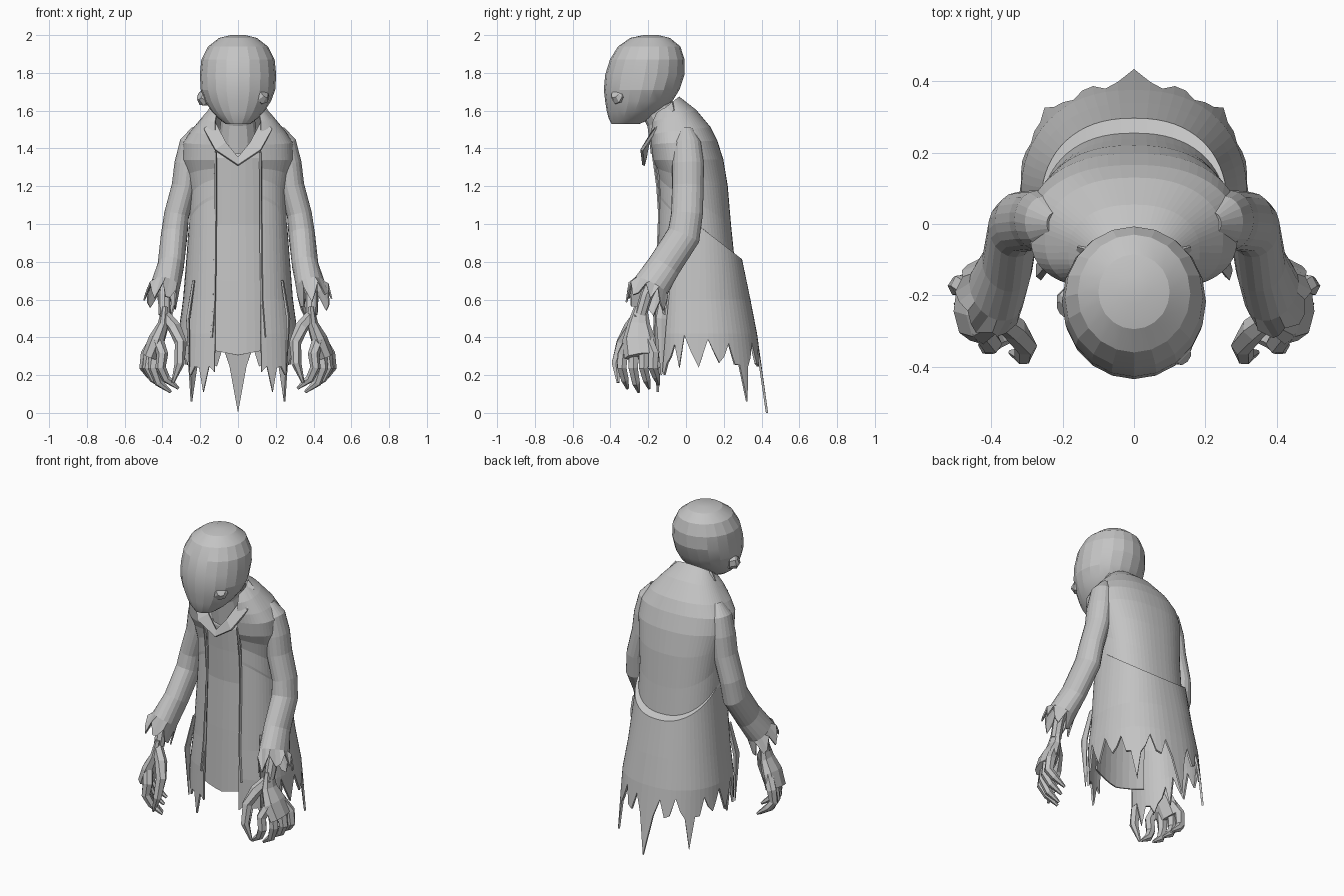
import bpy, bmesh, math, random
from mathutils import Vector

random.seed(4)
if "Cube" in bpy.data.objects:
    bpy.data.objects.remove(bpy.data.objects["Cube"], do_unlink=True)

grey = bpy.data.materials.new("plain_grey")
grey.use_nodes = True
grey.diffuse_color = (0.55, 0.55, 0.55, 1)
grey.node_tree.nodes["Principled BSDF"].inputs["Base Color"].default_value = (0.55, 0.55, 0.55, 1)


def loft(name, rings, closed=True, caps=(False, False), thick=0, smooth=None):
    """Skin a list of equally long point rings."""
    bm = bmesh.new()
    rows = [[bm.verts.new(p) for p in ring] for ring in rings]
    n = len(rows[0])
    for low, high in zip(rows, rows[1:]):
        for i in range(n if closed else n - 1):
            j = (i + 1) % n
            bm.faces.new((low[i], low[j], high[j], high[i]))
    for row, wanted in zip((rows[0], rows[-1]), caps):
        if wanted:
            bm.faces.new(row)
    bmesh.ops.recalc_face_normals(bm, faces=bm.faces)
    mesh = bpy.data.meshes.new(name)
    bm.to_mesh(mesh)
    bm.free()
    mesh.materials.append(grey)
    obj = bpy.data.objects.new(name, mesh)
    bpy.context.collection.objects.link(obj)
    if thick:
        shell = obj.modifiers.new("thickness", "SOLIDIFY")
        shell.thickness = thick
        shell.offset = 0
    if smooth:
        for o in bpy.context.selected_objects:
            o.select_set(False)
        obj.select_set(True)
        bpy.context.view_layer.objects.active = obj
        bpy.ops.object.shade_smooth_by_angle(angle=math.radians(smooth))
    return obj


def tube_rings(path, radii, sides, squash=1.0):
    pts = [Vector(p) for p in path]
    rings = []
    for i, p in enumerate(pts):
        t = (pts[min(i + 1, len(pts) - 1)] - pts[max(i - 1, 0)]).normalized()
        u = t.cross(Vector((0, 1, 0.3))).normalized()
        v = t.cross(u)
        rings.append([p + radii[i] * (u * math.cos(a) * squash + v * math.sin(a))
                      for a in (k * math.tau / sides for k in range(sides))])
    return rings


def tube(name, path, radii, sides=6, squash=1.0):
    return loft(name, tube_rings(path, radii, sides, squash), caps=(True, True))


def mirror(points, s):
    return [(s * x, y, z) for x, y, z in points]


# Head: round skull leaning forward to a blunt chin (z, half width, centre y, half depth)
HEAD = [(2.0, .04, -.185, .04), (1.985, .1, -.19, .105), (1.94, .158, -.195, .165),
        (1.87, .194, -.205, .198), (1.79, .202, -.218, .21), (1.71, .197, -.235, .2),
        (1.65, .175, -.25, .178), (1.6, .142, -.27, .15), (1.56, .105, -.295, .115),
        (1.53, .065, -.32, .075)]
loft("head", [[(w * math.sin(a), c - d * math.cos(a), z)
               for a in (k * math.tau / 20 for k in range(20))]
              for z, w, c, d in HEAD], caps=(True, True), smooth=15)

# Ears: small knobs on the sides of the head
for side, at in (("right", (-.185, -.23, 1.67)), ("left", (.13, -.365, 1.68))):
    x, y, z = at
    tube(side + "_ear", [(x * .85, y + .03, z), (x, y, z), (x * 1.09, y - .01, z + .01)],
         [.045, .045, .025], 8)

# Neck and throat skin
tube("neck", [(0, -.08, 1.4), (0, -.12, 1.55), (0, -.18, 1.66)], [.11, .09, .085], 12)

# Coat rows: z, drop at the front, half width, front y, back y
COAT = [(1.67, .12, .125, -.18, -.04), (1.6, .07, .18, -.19, .05), (1.51, .04, .245, -.19, .125),
        (1.44, .02, .285, -.185, .16), (1.34, 0, .29, -.175, .192), (1.2, -.1, .268, -.155, .215),
        (1.0, -.25, .25, -.145, .232), (.83, -.34, .252, -.145, .25), (.81, -.34, .255, -.145, .292),
        (.6, 0, .285, -.165, .335), (.42, 0, .31, -.175, .37)]
COLS = 56


def section(a, w, yf, yb):
    """Boxy at the front, rounded at the back."""
    c = math.cos(a)
    bulge = c ** .65 if c > 0 else c
    return (w * math.copysign(abs(math.sin(a)) ** .85, math.sin(a)),
            (yf + yb) / 2 - (yb - yf) / 2 * bulge)


def coat_row(z, drop, w, yf, yb, tears=None):
    edge = math.asin(min(.9, (.12 / w)) ** (1 / .85))
    row = []
    for i in range(COLS + 1):
        a = edge + (math.tau - 2 * edge) * i / COLS
        x, y = section(a, w, yf, yb)
        zz = z - drop * (1 + math.cos(a)) / 2
        if tears:
            zz = tears[i]
            grow = 1 + (.42 - zz) * .15
            x, y = x * grow, y + (.42 - zz) * .14 * max(0, -math.cos(a))
        row.append((x, y, zz))
    return row


# Tattered hem: irregular teeth, with a few long mirrored spikes
half = [(.24, .28, .35)[i % 3] + random.uniform(-.04, .03) for i in range(COLS // 2 + 1)]
for index, tip in ((2, .11), (5, .2), (10, .41), (13, .39), (20, .06), (28, 0)):
    half[index] = tip
    for near in (index - 1, index + 1):
        if near < len(half):
            half[near] = max(half[near], .24)
hem = half + half[-2::-1]
rows = [coat_row(*r) for r in COAT]
rows.append(coat_row(*COAT[-1], hem))
loft("coat", rows, closed=False, thick=.012)

# Inner robe: front panel seen between the coat edges
PANEL = [(1.5, .11, -.12), (1.35, .15, -.16), (1.2, .16, -.148), (1.0, .16, -.138),
         (.7, .17, -.152), (.34, .18, -.165)]
loft("inner_robe", [[(w * t, y + .04 * t * t, z - .035 * (1 - abs(t)) * (z < .4))
                     for t in (k / 4 - 1 for k in range(9))] for z, w, y in PANEL],
     closed=False, thick=.008)

for side, s in (("left", 1), ("right", -1)):
    # Collar flap folding down to the point of the neckline
    inner = [(.12, -.07, 1.645), (.125, -.14, 1.55), (.065, -.2, 1.43), (0, -.215, 1.35)]
    outer = [(.155, -.06, 1.6), (.18, -.16, 1.5), (.12, -.235, 1.39), (0, -.225, 1.31)]
    loft(side + "_collar", [mirror(inner, s), mirror(outer, s)], closed=False, thick=.015)

    # Coat front border
    border = [(.118, -.175, 1.38), (.12, -.15, 1.2), (.12, -.14, 1.05), (.122, -.15, .8),
              (.125, -.16, .6), (.14, -.168, .4)]
    tube(side + "_coat_border", mirror(border, s), [.008] * len(border), 5)

    # Sleeve growing out of the shoulder, with a flared, ragged cuff
    arm = [(.22, .0, 1.5), (.25, .005, 1.43), (.27, .01, 1.32), (.285, .01, 1.2),
           (.325, .005, 1.05), (.338, -.012, .94), (.356, -.115, .78), (.385, -.185, .67),
           (.405, -.205, .62)]
    sleeve = tube_rings(mirror(arm, s), [.03, .07, .08, .08, .08, .085, .085, .095, .11], 20, .78)
    axis = Vector((s * .15, -.1, -.7)).normalized()
    sleeve[-1] = [p + axis * (random.uniform(.02, .07) if i % 3 else -.03)
                  for i, p in enumerate(sleeve[-1])]
    loft(side + "_sleeve", sleeve, thick=.008)

    # Bony wrist and palm
    tube(side + "_forearm", mirror([(.375, -.15, .75), (.39, -.21, .62), (.388, -.24, .52)], s),
         [.04, .034, .032], 8)
    tube(side + "_palm", mirror([(.385, -.24, .56), (.395, -.25, .47), (.43, -.25, .39),
                                 (.465, -.24, .3)], s), [.035, .06, .088, .088], 8, .5)

    # Four clawed fingers fanned diagonally and curling inwards
    for k, (x, y) in enumerate([(.495, -.175), (.478, -.225), (.45, -.28), (.41, -.34)]):
        low = .02 * abs(k - 2)
        finger = [(.43, y * .5 - .12, .4), (x - .01, y + .005, .31), (x, y, .24),
                  (x - .03, y + .015, .16 + low), (x - .095, y + .03, .11 + low)]
        tube(f"{side}_finger_{k + 1}", mirror(finger, s), [.032, .031, .028, .023, .008], 6)

    # Long thumb on the inside of the hand
    tube(side + "_thumb", mirror([(.39, -.25, .52), (.335, -.295, .45), (.303, -.34, .37),
                                  (.31, -.37, .26), (.345, -.36, .16)], s),
         [.03, .036, .032, .026, .008], 6)

    # Loose rag beside the hip
    tube(side + "_rag", mirror([(.235, -.1, .7), (.265, -.13, .5), (.255, -.13, .2)], s),
         [.02, .03, .004], 5, .4)
